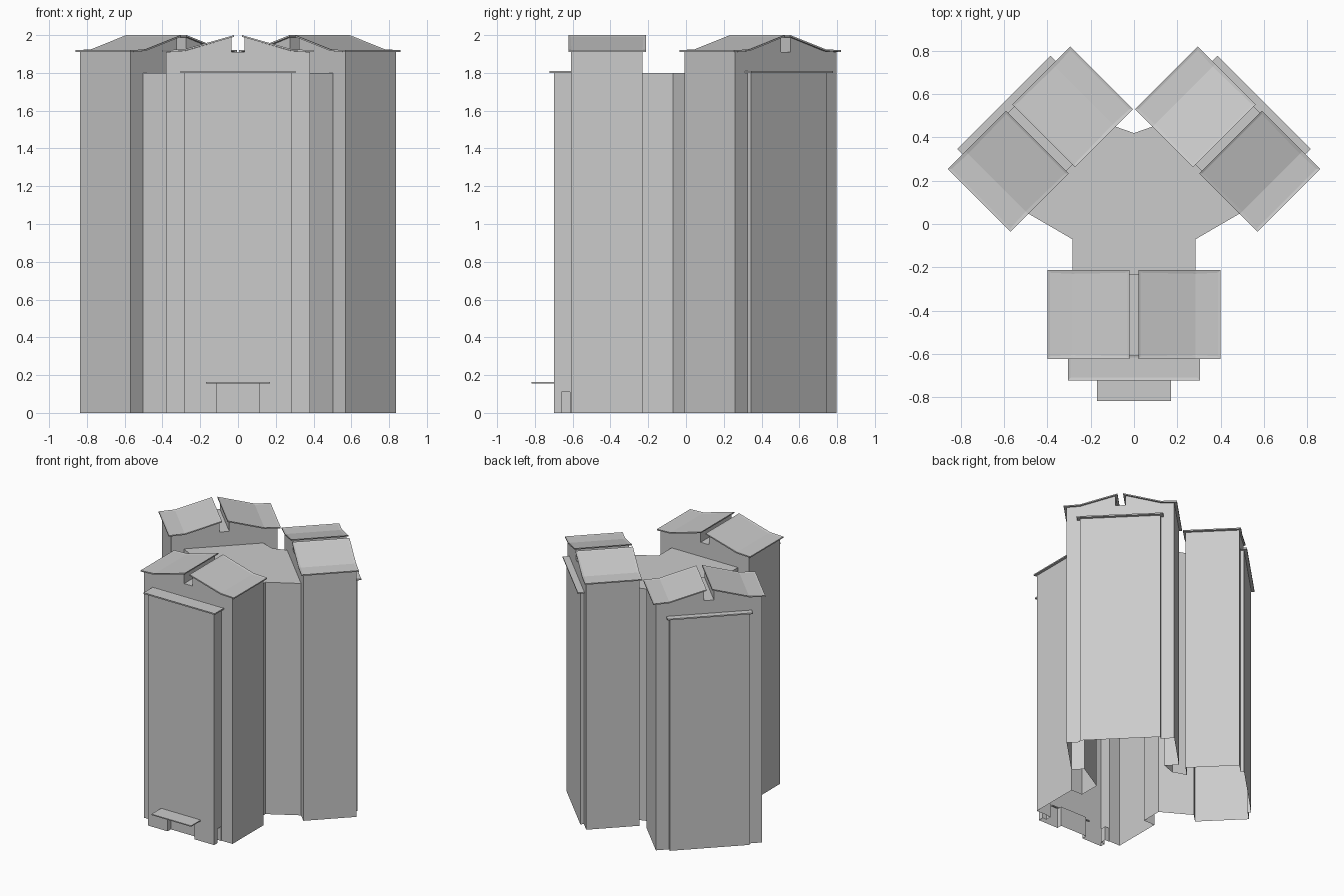
import bpy, bmesh
from mathutils import Vector

if "Cube" in bpy.data.objects:
    bpy.data.objects.remove(bpy.data.objects["Cube"])

S = 0.5 ** 0.5


def make(name, rings, recess=False):
    """Closed prism between two matching rings; optional sunken top."""
    bm = bmesh.new()
    a, b = [[bm.verts.new(p) for p in r] for r in rings]
    n = len(a)
    bm.faces.new(a)
    bm.faces.new(b[::-1])
    for i in range(n):
        bm.faces.new((a[i], b[i], b[(i + 1) % n], a[(i + 1) % n]))
    bmesh.ops.recalc_face_normals(bm, faces=bm.faces[:])
    if recess:
        bm.normal_update()
        top = [f for f in bm.faces if f.normal.z > 0.5]
        bmesh.ops.inset_region(bm, faces=top, thickness=0.017, depth=-0.003)
    me = bpy.data.meshes.new(name)
    bm.to_mesh(me)
    bm.free()
    ob = bpy.data.objects.new(name, me)
    bpy.context.collection.objects.link(ob)
    return ob


def box(name, place, u0, u1, v0, v1, z0, z1, recess=False):
    pts = [(u0, v0), (u1, v0), (u1, v1), (u0, v1)]
    return make(name, [[place(u, v, z) for u, v in pts] for z in (z0, z1)], recess)


def extrude(name, place, profile, v0, v1, recess=False):
    return make(name, [[place(u, v, z) for u, z in profile] for v in (v0, v1)], recess)


def front(u, v, z):
    return Vector((u, -v, z))


def rear(side):
    def place(u, v, z):
        u += 0.028
        return Vector((side * S * (v + u), S * (v - u), z))
    return place


def boolean(target, other, op):
    m = target.modifiers.new(op, 'BOOLEAN')
    m.operation, m.object, m.solver = op, other, 'EXACT'
    bpy.context.view_layer.objects.active = target
    bpy.ops.object.modifier_apply(modifier=m.name)
    bpy.data.objects.remove(other, do_unlink=True)


# central core with flat roof
half = [(0.285, -0.25), (0.285, -0.07), (0.5, 0.055), (0.52, 0.075),
        (0.12, 0.475), (0.10, 0.455)]
outline = half + [(0, 0.42)] + [(-x, y) for x, y in half[::-1]]
walls = make("tower_walls", [[(x, y, z) for x, y in outline] for z in (0, 1.8)])

# three gabled wings: placement, inner wall, end bay depth
gable = [(0.38, 0), (0.38, 1.911), (0.285, 1.915), (0.035, 1.987), (0.035, 1.91)]
gable += [(-u, z) for u, z in gable[::-1]]
roof = [(0.40, 1.920), (0.285, 1.925), (0.02, 2.0),
        (0.02, 1.991), (0.285, 1.916), (0.40, 1.911)]
wings = [("front", front, 0.23, 0.09), ("right", rear(1), 0.395, 0.025),
         ("left", rear(-1), 0.395, 0.025)]
for name, place, v, depth in wings:
    end = v + 0.38
    boolean(walls, extrude("wing", place, gable, v, end), 'UNION')
    boolean(walls, box("bay", place, -0.285, 0.285, end - 0.05, end + depth, 0, 1.8), 'UNION')
    # roof panels with a raised rim
    for s, tag in ((1, "a"), (-1, "b")):
        extrude(f"{name}_roof_panel_{tag}", place, [(s * u, z) for u, z in roof],
                v - 0.017, end + 0.013, True)
    # ledge over the end bay
    box(f"{name}_bay_ledge", place, -0.305, 0.305, end - 0.005, end + depth + 0.022,
        1.80, 1.81, depth > 0.05)

# entrance and side door recesses
boolean(walls, box("door_cut", front, -0.115, 0.115, 0.66, 0.75, -0.1, 0.155), 'DIFFERENCE')
for s in (1, -1):
    boolean(walls, box("side_cut", front, s * 0.25, s * 0.33, 0.615, 0.66, -0.1, 0.11), 'DIFFERENCE')

# entrance canopy
box("entrance_canopy", front, -0.17, 0.17, 0.69, 0.818, 0.156, 0.164)

# open underside
bm = bmesh.new()
bm.from_mesh(walls.data)
bm.normal_update()
low = [f for f in bm.faces if all(abs(w.co.z) < 0.001 for w in f.verts)]
bmesh.ops.delete(bm, geom=low, context='FACES')
bm.to_mesh(walls.data)
bm.free()
